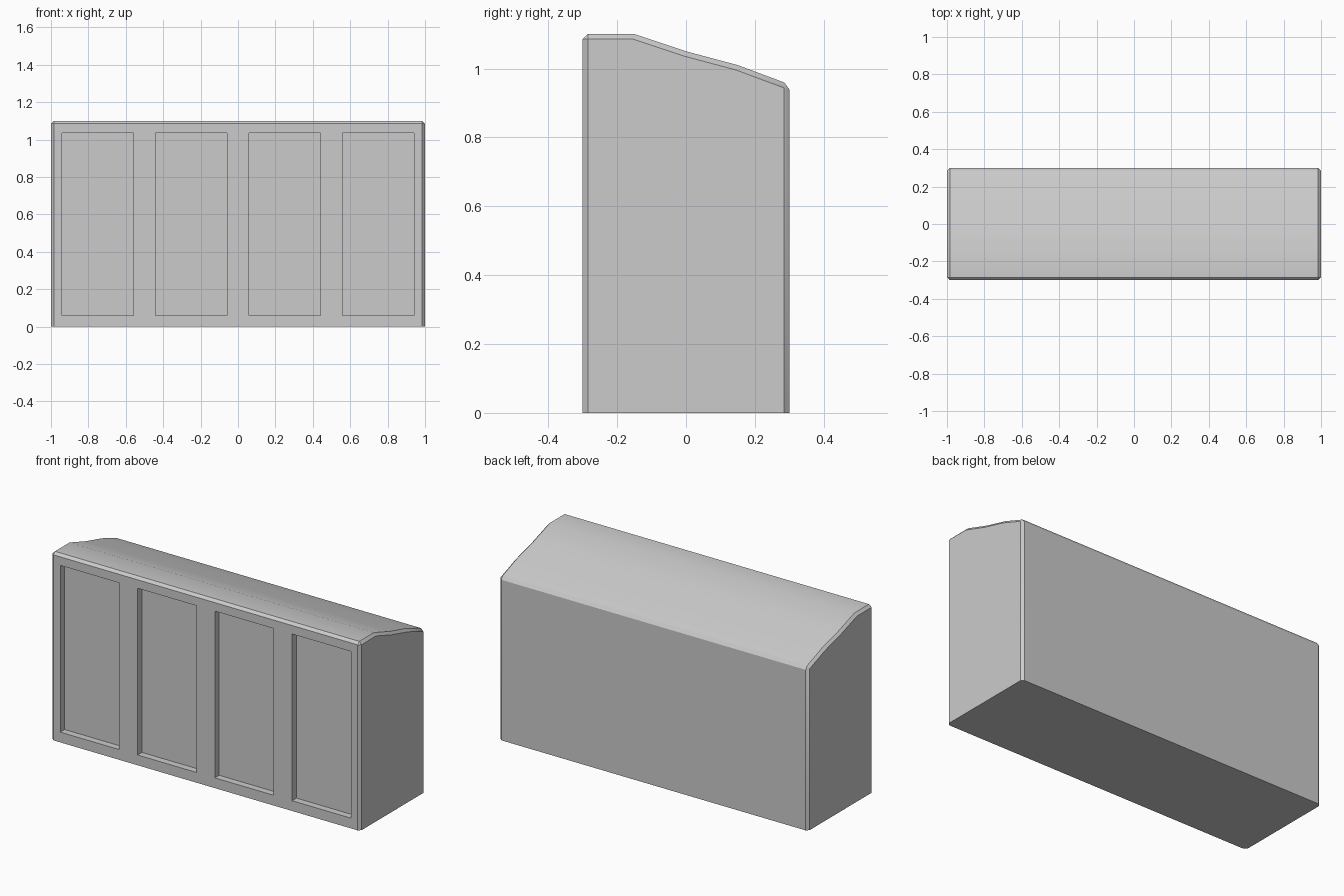
import bpy, bmesh, math

if "Cube" in bpy.data.objects:
    bpy.data.objects.remove(bpy.data.objects["Cube"])

# Cabinet side profile (y, z) extruded along x
PROFILE = [(-0.3, 0), (0.3, 0), (0.3, 0.954), (0.15, 1.01),
           (0, 1.05), (-0.15, 1.1), (-0.3, 1.1)]


def add_object(name, bm):
    mesh = bpy.data.meshes.new(name)
    bmesh.ops.recalc_face_normals(bm, faces=bm.faces)
    bm.to_mesh(mesh)
    bm.free()
    ob = bpy.data.objects.new(name, mesh)
    bpy.context.collection.objects.link(ob)
    return ob


# Body: sloping top, chamfered everywhere except along the floor
bm = bmesh.new()
side = bm.faces.new([bm.verts.new((-1, y, z)) for y, z in PROFILE])
ext = bmesh.ops.extrude_face_region(bm, geom=[side])
moved = [g for g in ext["geom"] if isinstance(g, bmesh.types.BMVert)]
bmesh.ops.translate(bm, verts=moved, vec=(2, 0, 0))
bmesh.ops.recalc_face_normals(bm, faces=bm.faces)
sharp = [e for e in bm.edges
         if max(v.co.z for v in e.verts) > 0.01
         and e.calc_face_angle() > math.radians(40)]
bmesh.ops.bevel(bm, geom=sharp, offset=0.015, segments=1, affect='EDGES')
body = add_object("cabinet_body", bm)

# Cutter: four recessed front panels
bm = bmesh.new()
for x in (-0.75, -0.25, 0.25, 0.75):
    box = bmesh.ops.create_cube(bm, size=1)["verts"]
    bmesh.ops.scale(bm, verts=box, vec=(0.38, 0.14, 0.975))
    bmesh.ops.translate(bm, verts=box, vec=(x, -0.33, 0.5475))
cutter = add_object("panel_cutter", bm)
cutter.hide_render = True

cut = body.modifiers.new("panel_recesses", 'BOOLEAN')
cut.operation = 'DIFFERENCE'
cut.solver = 'EXACT'
cut.object = cutter

# Bake the recesses, then smooth the gently curved top
bpy.context.view_layer.objects.active = body
bpy.ops.object.select_all(action='DESELECT')
body.select_set(True)
bpy.ops.object.modifier_apply(modifier=cut.name)
bpy.data.objects.remove(cutter)
bpy.ops.object.shade_smooth_by_angle(angle=math.radians(30))
